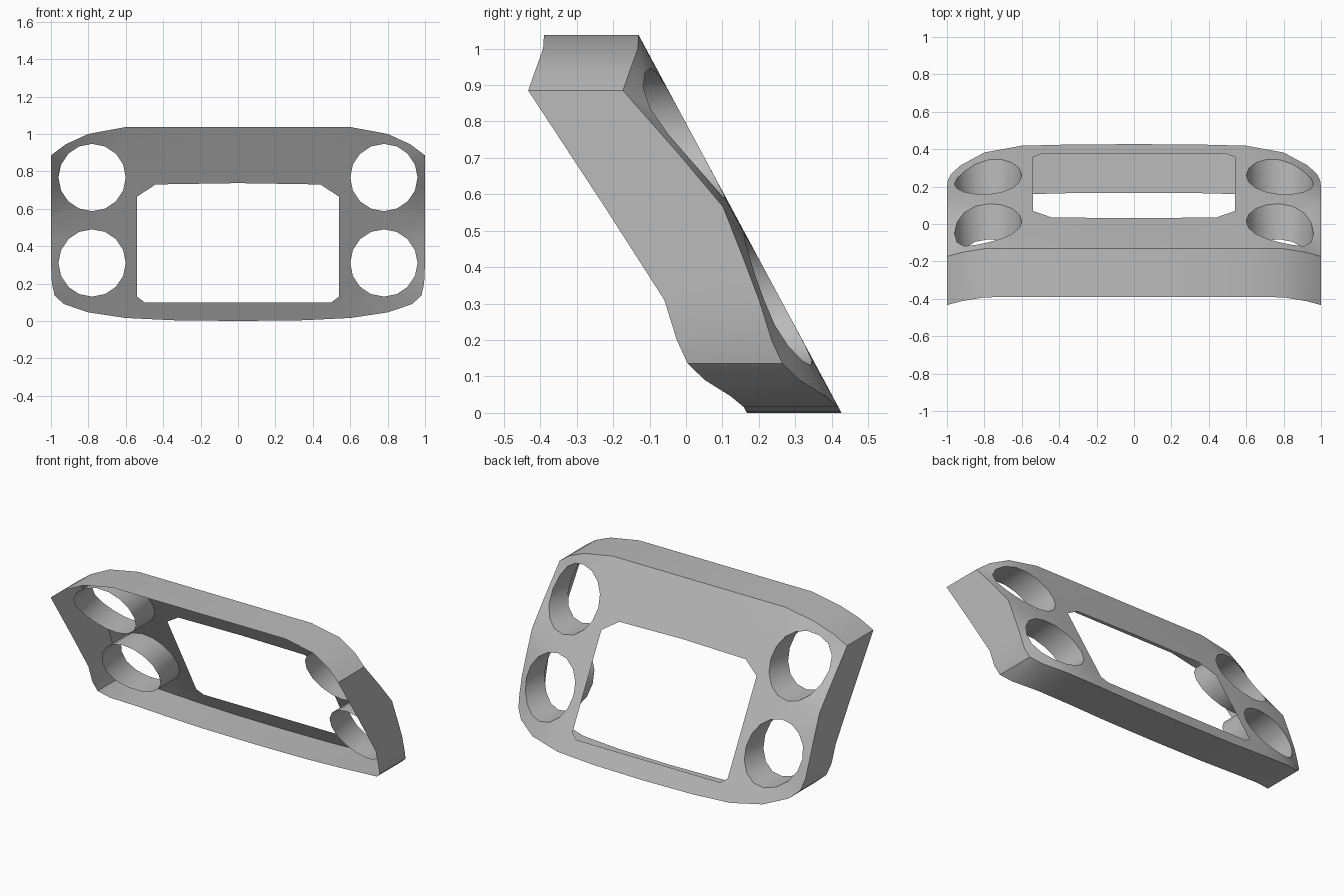
import bpy, bmesh, math

if "Cube" in bpy.data.objects:
    bpy.data.objects.remove(bpy.data.objects["Cube"], do_unlink=True)

grey = bpy.data.materials.new("plain_grey")
grey.use_nodes = True
grey.diffuse_color = (0.5, 0.5, 0.5, 1)
grey.node_tree.nodes["Principled BSDF"].inputs["Base Color"].default_value = (0.5, 0.5, 0.5, 1)

# Forward sweep of the panel at its outer sides: (height, amount)
BACK_SWEEP = [(0, .12), (.15, .1), (.31, .06), (.56, .02), (.71, .065), (.88, .125), (1.1, .125)]
FRONT_SWEEP = [(0, .12), (.15, .1), (.31, .06), (.56, .086), (.71, .104), (.88, .125), (1.1, .125)]


def depth(x, z, sweep=BACK_SWEEP):
    """Depth of the sloped panel, bent forward towards its sides."""
    amount = sweep[0][1]
    for (z0, a0), (z1, a1) in zip(sweep, sweep[1:]):
        if z0 <= z <= z1:
            amount = a0 + (a1 - a0) * (z - z0) / (z1 - z0)
    bend = max(0, (abs(x) - 0.6) / 0.4) ** 2.5
    return 0.427 - 0.537 * z - amount * bend


def mirrored(half):
    """Close a right-hand half profile, running from top to bottom, across x = 0."""
    return half + [(-x, z) for x, z in reversed(half) if x > 0]


def circle(cx, cz, radius, sides=16):
    return [(cx + radius * math.cos(math.tau * i / sides),
             cz + radius * math.sin(math.tau * i / sides)) for i in range(sides)]


def finish(name, bm, angle=35):
    mesh = bpy.data.meshes.new(name)
    bm.to_mesh(mesh)
    bm.free()
    mesh.materials.append(grey)
    obj = bpy.data.objects.new(name, mesh)
    bpy.context.collection.objects.link(obj)
    bpy.ops.object.select_all(action='DESELECT')
    obj.select_set(True)
    bpy.context.view_layer.objects.active = obj
    bpy.ops.object.shade_smooth_by_angle(angle=math.radians(angle))
    return obj


def wall(name, loop, length, sweep=BACK_SWEEP, inward=False):
    """Band running forward from a loop on the panel."""
    bm = bmesh.new()
    back = [bm.verts.new((x, depth(x, z), z)) for x, z in loop]
    front = [bm.verts.new((x, depth(x, z, sweep) - length, z)) for x, z in loop]
    for i in range(len(loop)):
        j = (i + 1) % len(loop)
        bm.faces.new((back[i], back[j], front[j], front[i]))
    bmesh.ops.recalc_face_normals(bm, faces=bm.faces)
    if inward:
        bmesh.ops.reverse_faces(bm, faces=bm.faces)
    return finish(name, bm)


outline = mirrored([(0, 1.037), (.6, 1.037), (.8, 1.0), (.92, .945), (1, .885),
                    (1, .71), (1, .565), (1, .43), (1, .31), (.995, .2), (.98, .135),
                    (.93, .09), (.8, .046), (.6, .016), (.35, .004), (0, 0)])
window = mirrored([(0, .737), (.44, .73), (.54, .665), (.54, .13), (.5, .1), (0, .1)])
holes = {f"{level}_{side}": circle(sx * 0.78, z, 0.18)
         for side, sx in (("left", 1), ("right", -1))
         for level, z in (("upper", .767), ("lower", .31))}

# Sloped back panel with window and lamp openings
bm = bmesh.new()
edges = []
for loop in [outline, window, *holes.values()]:
    verts = [bm.verts.new((x, 0, z)) for x, z in loop]
    edges += [bm.edges.new((v, verts[(i + 1) % len(verts)])) for i, v in enumerate(verts)]
bmesh.ops.triangle_fill(bm, use_beauty=True, use_dissolve=False, edges=edges, normal=(0, 1, 0))
for v in bm.verts:
    v.co.y = depth(v.co.x, v.co.z)
for f in bm.faces:
    f.normal_update()
    if f.normal.y < 0:
        f.normal_flip()
finish("back_panel", bm)

# Outer rim and lamp tubes
wall("outer_rim", outline, 0.26, FRONT_SWEEP)
for place, loop in holes.items():
    wall(f"{place}_lamp_tube", loop, 0.19, inward=True)
